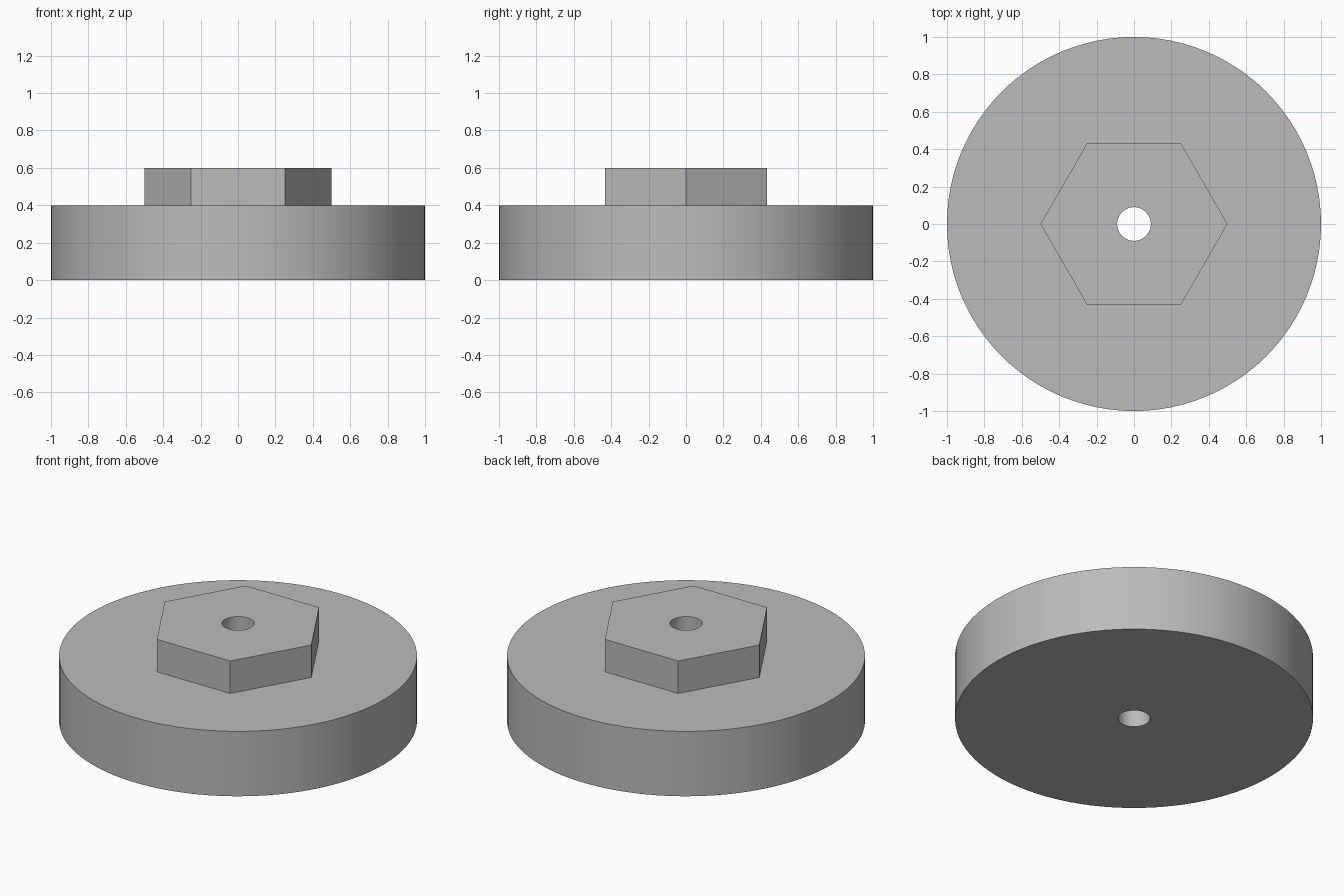
import bpy, bmesh
from math import cos, sin, pi, radians

cube = bpy.data.objects.get("Cube")
if cube:
    bpy.data.objects.remove(cube, do_unlink=True)

SEGMENTS = 96
HOLE, DISC, HEX = 0.09, 1.0, 0.5
DISC_TOP, BOSS_TOP = 0.4, 0.6

grey = bpy.data.materials.new("plain grey")
grey.use_nodes = True
colour = (0.5, 0.5, 0.5, 1)
grey.diffuse_color = colour
grey.node_tree.nodes["Principled BSDF"].inputs["Base Color"].default_value = colour


def circle(radius):
    return lambda a: radius


def hexagon(radius):
    # Distance to the hexagon's edge, with corners on the x axis
    return lambda a: radius * cos(pi / 6) / cos(a % (pi / 3) - pi / 6)


def add_ring(bm, outline, z):
    angles = [2 * pi * i / SEGMENTS for i in range(SEGMENTS)]
    return [bm.verts.new((outline(a) * cos(a), outline(a) * sin(a), z)) for a in angles]


# Round disc, hexagonal boss and through hole as one closed skin
sections = [
    (circle(HOLE), 0),
    (circle(DISC), 0),
    (circle(DISC), DISC_TOP),
    (hexagon(HEX), DISC_TOP),
    (hexagon(HEX), BOSS_TOP),
    (circle(HOLE), BOSS_TOP),
]
bm = bmesh.new()
rings = [add_ring(bm, outline, z) for outline, z in sections]
for lower, upper in zip(rings, rings[1:] + rings[:1]):
    for i in range(SEGMENTS):
        j = (i + 1) % SEGMENTS
        bm.faces.new((lower[i], lower[j], upper[j], upper[i]))
bmesh.ops.recalc_face_normals(bm, faces=bm.faces)

mesh = bpy.data.meshes.new("disc_with_hex_boss")
bm.to_mesh(mesh)
bm.free()
mesh.materials.append(grey)
disc = bpy.data.objects.new("disc_with_hex_boss", mesh)
bpy.context.collection.objects.link(disc)

# Smooth round walls, sharp rims and hexagon corners
bpy.context.view_layer.objects.active = disc
disc.select_set(True)
bpy.ops.object.shade_smooth_by_angle(angle=radians(30))
